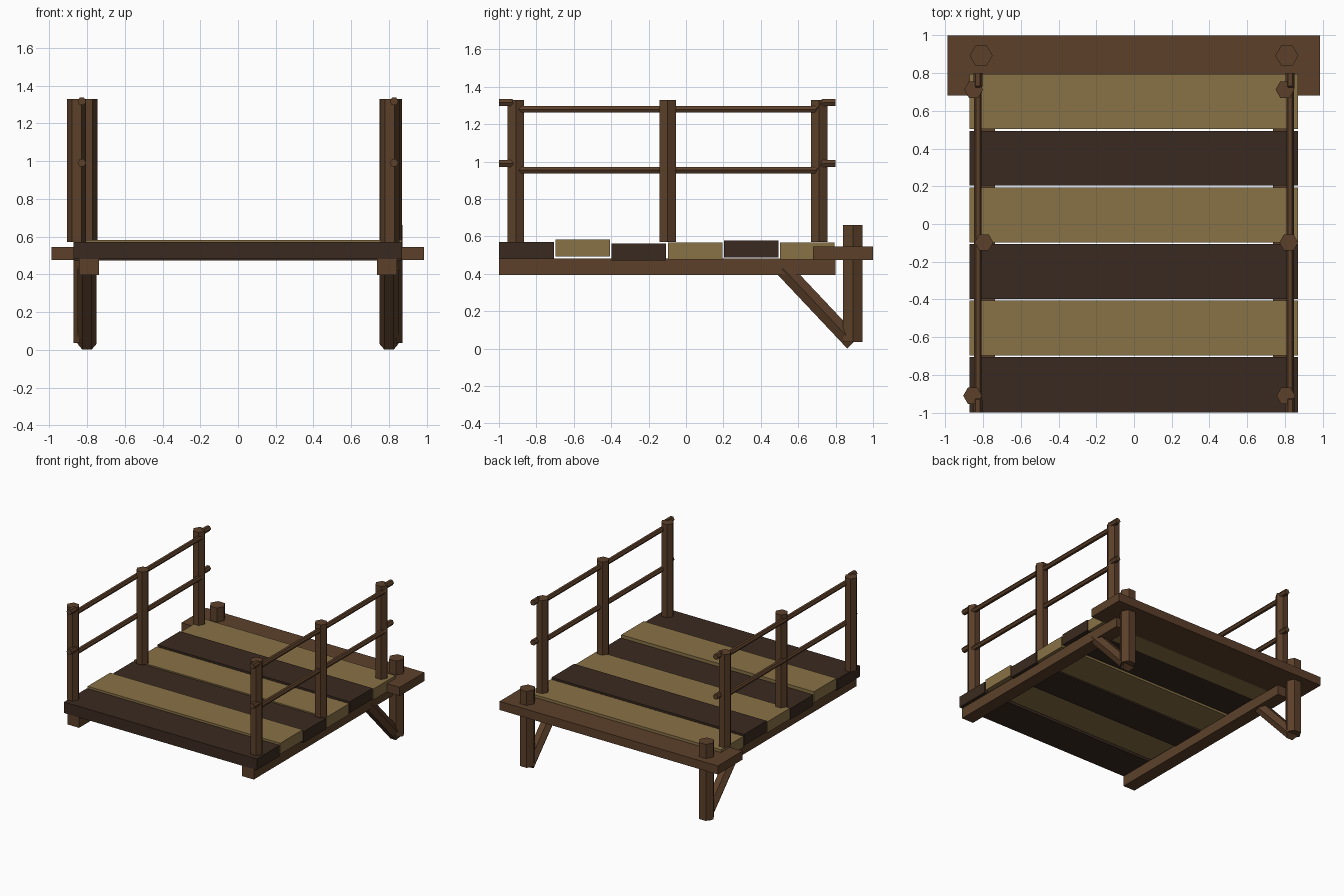
import bpy, bmesh
from mathutils import Vector

if "Cube" in bpy.data.objects:
    bpy.data.objects.remove(bpy.data.objects["Cube"])


def material(name, color):
    m = bpy.data.materials.new(name)
    m.diffuse_color = (*color, 1)
    m.use_nodes = True
    m.node_tree.nodes["Principled BSDF"].inputs["Base Color"].default_value = m.diffuse_color
    return m


BROWN = material("brown_wood", (0.107, 0.051, 0.023))
DARK = material("dark_wood", (0.042, 0.023, 0.014))
LIGHT = material("light_wood", (0.246, 0.165, 0.061))


def finish(name, bm, mat):
    bmesh.ops.recalc_face_normals(bm, faces=bm.faces)
    me = bpy.data.meshes.new(name)
    bm.to_mesh(me)
    bm.free()
    me.materials.append(mat)
    ob = bpy.data.objects.new(name, me)
    bpy.context.collection.objects.link(ob)
    return ob


def box(name, lo, hi, mat):
    bm = bmesh.new()
    bmesh.ops.create_cube(bm, size=1)
    lo, hi = Vector(lo), Vector(hi)
    bmesh.ops.scale(bm, vec=hi - lo, verts=bm.verts)
    bmesh.ops.translate(bm, vec=(lo + hi) / 2, verts=bm.verts)
    return finish(name, bm, mat)


def hex_rod(name, points, radii, axis, mat):
    """Six-sided rod through points, rings square to axis, corners on +-x."""
    bm = bmesh.new()
    u = Vector((1, 0, 0))
    v = Vector(axis).normalized().cross(u)
    corners = [(1, 0), (.5, .866), (-.5, .866), (-1, 0), (-.5, -.866), (.5, -.866)]
    rings = [[bm.verts.new(Vector(p) + (u * a + v * b) * r) for a, b in corners]
             for p, r in zip(points, radii)]
    for r0, r1 in zip(rings, rings[1:]):
        for i in range(6):
            j = (i + 1) % 6
            bm.faces.new((r0[i], r0[j], r1[j], r1[i]))
    bm.faces.new(rings[0])
    bm.faces.new(rings[-1])
    return finish(name, bm, mat)


# Deck planks, alternating colours at slightly uneven heights
for i, top in enumerate((0.57, 0.583, 0.562, 0.567, 0.578, 0.567)):
    y = -1 + 0.3 * i
    box(f"deck_plank_{i + 1}", (-0.872, y + 0.003 * (i > 0), top - 0.09),
        (0.87, y + 0.294, top), LIGHT if i % 2 else DARK)

# Cross board at the back
box("back_board", (-0.988, 0.68, 0.475), (0.986, 1, 0.545), BROWN)

# Each side: beam, support post, brace, railing
rail_posts = {"left": (-0.855, -0.795, -0.85), "right": (0.805, 0.82, 0.80)}
for side, s in (("left", -1), ("right", 1)):
    bx = 0.79 * s
    box(f"{side}_beam", (bx - 0.053, -1, 0.395), (bx + 0.053, 0.8, 0.481), BROWN)

    px = 0.81 * s
    hex_rod(f"{side}_support_post", [(px, 0.892, 0.035), (px, 0.892, 0.66)],
            (0.061, 0.061), (0, 0, 1), BROWN)

    a, b = Vector((0.80 * s, 0.893, 0.031)), Vector((0.80 * s, 0.517, 0.43))
    hex_rod(f"{side}_brace", [a, b], (0.05, 0.05), b - a, BROWN)

    for n, x, y in zip(("front", "middle", "back"), rail_posts[side],
                       (-0.91, -0.098, 0.712)):
        hex_rod(f"{side}_{n}_rail_post", [(x, y, 0.57), (x, y, 1.33)],
                (0.05, 0.05), (0, 0, 1), BROWN)

    # Rails dip between the end posts
    for n, z in (("upper", 1.316), ("lower", 0.99)):
        path = [(-1, 0), (-0.93, 0), (-0.893, -0.036),
                (0.692, -0.036), (0.73, 0), (0.8, 0)]
        hex_rod(f"{side}_{n}_rail", [(0.827 * s, y, z + d) for y, d in path],
                (0.023, 0.023, 0.02, 0.02, 0.023, 0.023), (0, 1, 0), BROWN)
